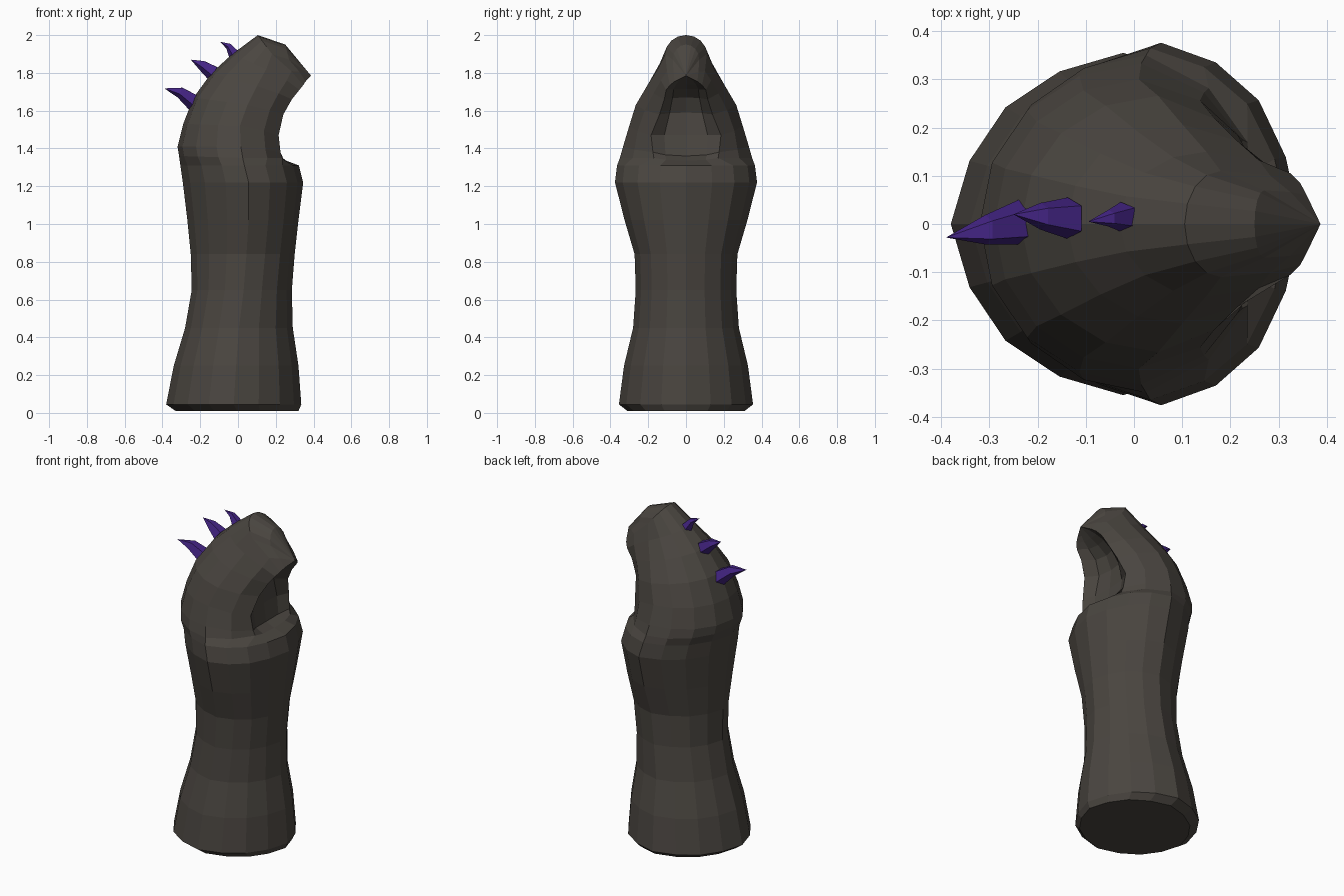
import bpy, bmesh, math
from mathutils import Vector

if "Cube" in bpy.data.objects:
    bpy.data.objects.remove(bpy.data.objects["Cube"])


def material(name, rgb):
    m = bpy.data.materials.new(name)
    m.diffuse_color = (*rgb, 1)
    m.use_nodes = True
    m.node_tree.nodes["Principled BSDF"].inputs["Base Color"].default_value = m.diffuse_color
    return m


stone = material("dark stone", (0.068, 0.060, 0.051))
purple = material("purple horn", (0.058, 0.018, 0.235))


def loft(name, rings, mat, tip):
    """Skin closed rings of points, cap the start and close on a tip point."""
    bm = bmesh.new()
    rows = [[bm.verts.new(p) for p in r] for r in rings]
    n = len(rows[0])
    for a, b in zip(rows, rows[1:]):
        for i in range(n):
            j = (i + 1) % n
            bm.faces.new((a[i], a[j], b[j], b[i]))
    bm.faces.new(rows[0][::-1])
    t = bm.verts.new(tip)
    for i in range(n):
        bm.faces.new((rows[-1][i], rows[-1][(i + 1) % n], t))
    bmesh.ops.recalc_face_normals(bm, faces=bm.faces)
    me = bpy.data.meshes.new(name)
    bm.to_mesh(me)
    bm.free()
    me.materials.append(mat)
    ob = bpy.data.objects.new(name, me)
    bpy.context.collection.objects.link(ob)
    return ob


def mirrored(half):
    """Complete a half ring (front to back) across the y = 0 plane."""
    return half + [(x, -y, z) for x, y, z in half[-2:0:-1]]


def body_ring(z, back, front, width, shift):
    c, r = (back + front) / 2, (front - back) / 2
    half = []
    for k in range(9):
        s, co = math.sin(k * math.pi / 8), math.cos(k * math.pi / 8)
        f = 1 if k % 4 == 0 else 0.965   # slightly flattened diagonals
        half.append((c + r * co * f + shift * s * s, width * s * f, z))
    return mirrored(half)


def hood_ring(back, side, rim, hollow):
    """Half section: hollow centre, rim, widest side point, back ridge."""
    (bx, bz), (sx, sy, sz), (rx, ry, rz), (hx, hz) = back, side, rim, hollow
    half = [(hx, 0, hz),
            (hx + 0.2 * (rx - hx), ry * 0.62, hz + 0.3 * (rz - hz)),
            (rx, ry, rz),
            (sx + 0.62 * (rx - sx), ry + 0.62 * (sy - ry), sz + 0.55 * (rz - sz))]
    for k in range(5):
        a = k * math.pi / 8
        s = math.sin(a)
        half.append((sx + (bx - sx) * s, sy * math.cos(a) if k < 4 else 0,
                     sz + (bz - sz) * s))
    return mirrored(half)


# Trunk: height, back x, front x, half width, forward shift of the sides
trunk = [(0.01, -0.33, 0.32, 0.31, 0), (0.045, -0.38, 0.335, 0.355, 0),
         (0.25, -0.34, 0.32, 0.328, 0), (0.45, -0.28, 0.29, 0.28, 0),
         (0.65, -0.245, 0.285, 0.266, 0.01), (0.84, -0.25, 0.30, 0.272, 0.02),
         (1.02, -0.268, 0.32, 0.325, 0.03), (1.22, -0.292, 0.345, 0.376, 0.03),
         (1.31, -0.305, 0.322, 0.365, 0.025)]
# Hood: back ridge, widest side, opening rim, hollow centre
hood = [((-0.312, 1.36), (0.025, 0.350, 1.35), (0.235, 0.17, 1.35), (0.245, 1.335)),
        ((-0.32, 1.41), (0.015, 0.333, 1.41), (0.225, 0.175, 1.38), (0.19, 1.36)),
        ((-0.29, 1.53), (0.01, 0.300, 1.52), (0.215, 0.185, 1.47), (0.175, 1.47)),
        ((-0.235, 1.67), (0.05, 0.266, 1.63), (0.24, 0.14, 1.58), (0.165, 1.59)),
        ((-0.14, 1.80), (0.10, 0.207, 1.73), (0.285, 0.115, 1.66), (0.20, 1.67)),
        ((-0.03, 1.90), (0.15, 0.150, 1.82), (0.325, 0.105, 1.71), (0.26, 1.715)),
        ((0.105, 2.00), (0.18, 0.11, 1.90), (0.345, 0.085, 1.735), (0.31, 1.74)),
        ((0.25, 1.95), (0.27, 0.07, 1.87), (0.358, 0.06, 1.755), (0.345, 1.76))]
loft("hooded_body", [body_ring(*t) for t in trunk] + [hood_ring(*h) for h in hood],
     stone, (0.387, 0, 1.785))


# Curved horns along the back ridge
def horn(name, base, mid, tip, r0, r1):
    base, mid, tip = Vector(base), Vector(mid), Vector(tip)
    rings = []
    for c, d, r in ((base, mid - base, r0), (mid, tip - base, r1)):
        u = Vector((0, 1, 0))
        v = d.normalized().cross(u).normalized()
        rings.append([c + r * (math.cos(a) * u + math.sin(a) * v)
                      for a in (0.3 + k * math.tau / 5 for k in range(5))])
    loft(name, rings, purple, tip)


horn("lower_horn", (-0.225, 0.005, 1.64), (-0.305, -0.012, 1.698),
     (-0.39, -0.028, 1.718), 0.05, 0.032)
horn("middle_horn", (-0.13, 0.012, 1.80), (-0.19, 0.016, 1.842),
     (-0.25, 0.02, 1.87), 0.045, 0.029)
horn("upper_horn", (-0.02, 0.015, 1.90), (-0.05, 0.012, 1.943),
     (-0.095, 0.005, 1.965), 0.032, 0.018)
